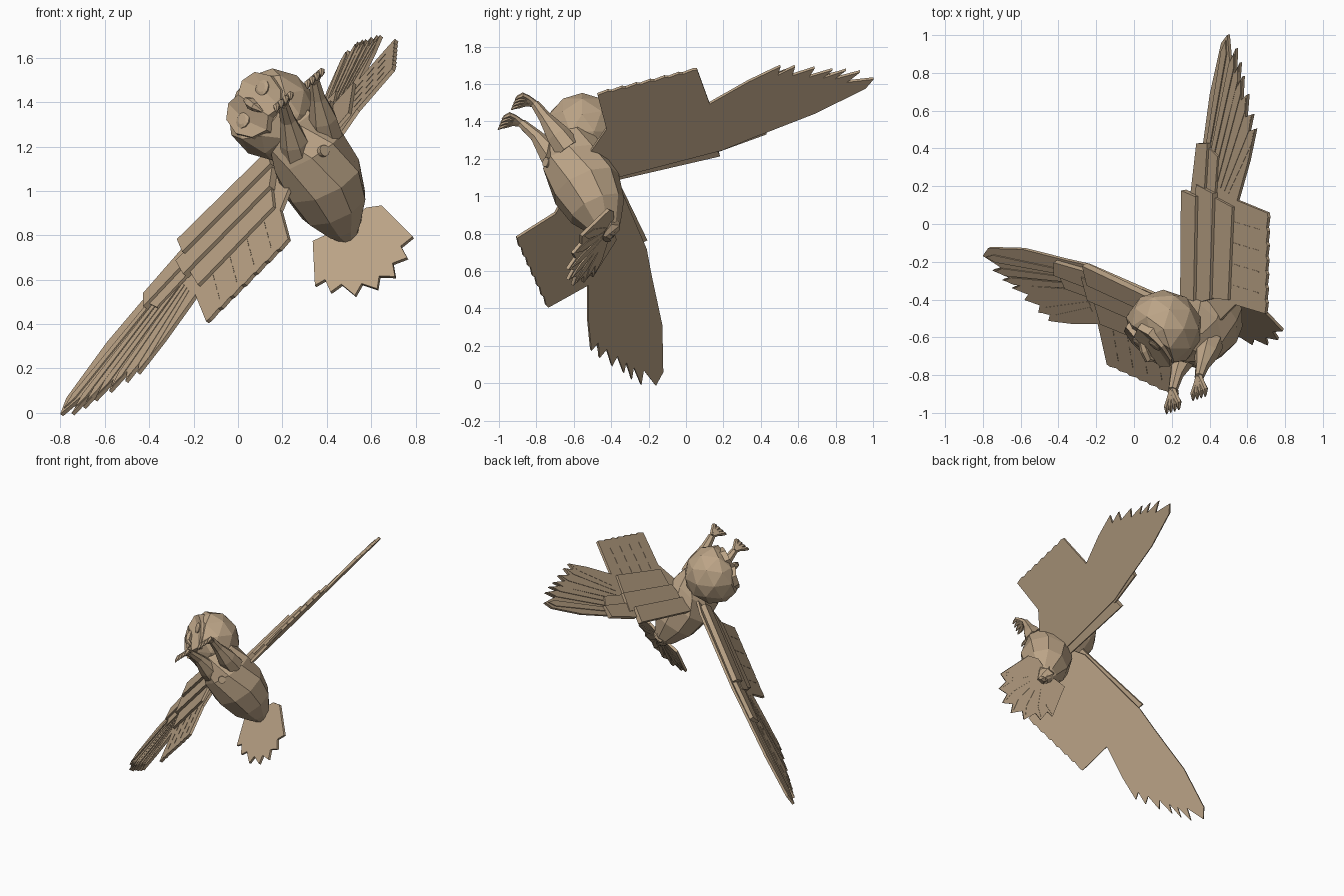
import bpy, bmesh, math
from mathutils import Vector as V

if "Cube" in bpy.data.objects:
    bpy.data.objects.remove(bpy.data.objects["Cube"])

mat = bpy.data.materials.new("tan")
mat.diffuse_color = (0.50, 0.37, 0.24, 1)
mat.use_nodes = True
mat.node_tree.nodes["Principled BSDF"].inputs["Base Color"].default_value = mat.diffuse_color

def finish(name, bm):
    bmesh.ops.recalc_face_normals(bm, faces=bm.faces)
    me = bpy.data.meshes.new(name)
    bm.to_mesh(me)
    bm.free()
    me.materials.append(mat)
    ob = bpy.data.objects.new(name, me)
    bpy.context.collection.objects.link(ob)
    return ob

def add_plate(bm, frame, pts, lo, hi):
    """Flat outline in a tilted frame (origin, u, v, normal), from height lo to hi."""
    o, u, v, n = frame
    rings = [[bm.verts.new(o + u * a + v * b + n * h) for a, b in pts] for h in (lo, hi)]
    bm.faces.new(rings[0])
    bm.faces.new(rings[1])
    k = len(pts)
    for i in range(k):
        j = (i + 1) % k
        bm.faces.new((rings[0][i], rings[0][j], rings[1][j], rings[1][i]))

def add_tube(bm, pts, radii, sides=6, ref=V((0, 0, 1))):
    """Faceted loft through points."""
    pts = [V(p) for p in pts]
    rings = []
    for i, p in enumerate(pts):
        d = (pts[min(i + 1, len(pts) - 1)] - pts[max(i - 1, 0)]).normalized()
        a = d.cross(ref).normalized()
        b = d.cross(a)
        rings.append([bm.verts.new(p + (a * math.cos(t) + b * math.sin(t)) * radii[i])
                      for t in (2 * math.pi * (s + .5) / sides for s in range(sides))])
    for r, q in zip(rings, rings[1:]):
        for s in range(sides):
            t = (s + 1) % sides
            bm.faces.new((r[s], r[t], q[t], q[s]))
    bm.faces.new(rings[0])
    bm.faces.new(rings[-1])

def mix(a, b, t):
    return (a[0] + (b[0] - a[0]) * t, a[1] + (b[1] - a[1]) * t)

def zigzag(tips, root, depth):
    """Feather tips with notches between them."""
    out = []
    for i, t in enumerate(tips):
        out.append(t)
        if i < len(tips) - 1:
            out.append(mix(mix(t, tips[i + 1], .4), root, depth))
    return out

def feather(root, tip, w):
    d = (V(tip) - V(root)).normalized()
    s = V((-d.y, d.x)) * w
    r, t = V(root), V(tip)
    m = t - d * .07
    return [tuple(p) for p in (r - s * .6, m - s, t, m + s, r + s * .6)]

# Wings: the same outline laid in two tilted frames
TIPS = [(.985, .115), (1.06, .14), (1.16, .183), (1.25, .225), (1.32, .25),
        (1.39, .285), (1.45, .355)]

def wing(side, origin, u, n, sign, rise):
    u, n = V(u).normalized(), V(n).normalized()
    v = n.cross(u).normalized() * sign
    f = (V(origin), u, v, n)
    scallop = []
    for i in range(7):
        scallop += [(.078 * i, .004), (.078 * i + .06, -.006)]
    base = scallop + [(.55, 0), (.568, .25), (.8, .165)] + zigzag(TIPS, (.6, .45), .13)
    base += [(1.395, .405 + rise * .5), (1.1, .49 + rise), (.75, .55 + rise), (.57, .585 + rise),
             (0, .595 + rise), (-.12, .58), (-.15, .42), (0, .25)]
    bm = bmesh.new()
    add_plate(bm, f, base, -.012, .006)
    finish(side + "_wing_blade", bm)
    # primary flight feathers
    bm = bmesh.new()
    for i, t in enumerate(TIPS):
        r = mix((.60, .33), (.64, .53), i / 6)
        add_plate(bm, f, feather(r, mix(t, r, .04), .022), .002, .0075 + .0008 * i)
    finish(side + "_primary_feathers", bm)
    # secondary shafts
    bm = bmesh.new()
    for i in range(4):
        for a in (.06, .14, .22):
            c = .10 + .115 * i
            add_plate(bm, f, [(c, a), (c + .004, a), (c + .004, a + .05), (c, a + .05)], .002, .008)
    finish(side + "_secondary_shafts", bm)
    # covert rows, stepped toward the leading edge
    bm = bmesh.new()
    add_plate(bm, f, [(.02, .29), (.53, .27), (.56, .46), (.0, .46)], .0, .022)
    add_plate(bm, f, [(0, .42), (.58, .41), (.60, .55), (-.05, .55)], .0, .040)
    add_plate(bm, f, [(-.05, .53), (.54, .53), (.55, .65), (-.05, .64)], .022, .058)
    add_plate(bm, f, [(.52, .42), (.78, .40), (.82, .49), (.54, .50)], .0, .020)
    add_plate(bm, f, [(.52, .49), (.84, .47), (.82, .56), (.54, .60)], .0, .034)
    finish(side + "_coverts", bm)

wing("lower", (.23, -.91, .78), (-.673, .308, -.673), (-.725, -.452, .52), -1, .035)
wing("upper", (.70, -.475, 1.55), (.018, .971, .238), (-.767, -.139, .627), 1, 0)

# Body
bm = bmesh.new()
add_tube(bm, [(.18, -.57, 1.34), (.25, -.59, 1.27), (.315, -.59, 1.18), (.38, -.535, 1.05),
              (.435, -.475, .93), (.48, -.43, .83), (.505, -.42, .78)],
         [.11, .145, .178, .190, .158, .085, .035], 9)
finish("body", bm)

# Belly knob
bm = bmesh.new()
add_tube(bm, [(.36, -.71, 1.17), (.391, -.752, 1.182)], [.026, .026], 12)
finish("belly_knob", bm)

# Head with facial disc, eyes and beak
fn = V((-.62, -.72, .31)).normalized()
fw = V((.51, -.07, .855)).normalized()
fu = fn.cross(fw).normalized()
hc = V((.155, -.555, 1.345))
bm = bmesh.new()
bmesh.ops.create_icosphere(bm, subdivisions=2, radius=.207)
for vert in bm.verts:
    over = vert.co.dot(fn) - .12
    if over > 0:
        vert.co -= fn * over
    vert.co += hc
finish("head", bm)

face = hc + fn * .12

def on_face(a, b, h=0):
    return face + fw * a + fu * b + fn * h

bm = bmesh.new()
for s in (-1, 1):
    rim = [(.0, .10), (.06, .145), (.125, .105), (.152, .01), (.125, -.09), (.06, -.145), (.0, -.13)]
    outer = [bm.verts.new(on_face(s * a, b, .012 if 0 < i < 6 else .035)) for i, (a, b) in enumerate(rim)]
    back = [bm.verts.new(on_face(s * a * 1.04, b * 1.04, -.04)) for a, b in rim]
    mid = bm.verts.new(on_face(s * .08, .01, .003))
    for i in range(6):
        bm.faces.new((outer[i], outer[i + 1], mid))
        bm.faces.new((outer[i], outer[i + 1], back[i + 1], back[i]))
    bm.faces.new((outer[6], outer[0], mid))
finish("facial_disc", bm)

bm = bmesh.new()
for s in (-1, 1):
    add_tube(bm, [on_face(s * .085, .015, -.02), on_face(s * .085, .015, .012), on_face(s * .085, .015, .018)],
             [.038, .038, .022], 10)
finish("eyes", bm)

bm = bmesh.new()
add_tube(bm, [on_face(0, .07, .01), on_face(0, .0, .04), on_face(0, -.05, .055), on_face(0, -.085, .03)],
         [.012, .026, .022, .004], 6, fw)
finish("beak", bm)

# Legs and feet
lat = V((.72, .25, .62)).normalized()

def leg(name, hip, knee, ankle):
    bm = bmesh.new()
    hip, knee, ankle = V(hip), V(knee), V(ankle)
    add_tube(bm, [hip, hip.lerp(knee, .45), knee, ankle], [.075, .066, .036, .025], 7)
    finish(name + "_leg", bm)
    bm = bmesh.new()
    fwd = V((0, -1, .22))
    curl = V((0, -.6, -.75))
    for k in (-1, -.33, .33, 1):
        d = fwd + lat * k * .58
        p1 = ankle + d * .04 + V((0, 0, .006))
        p2 = ankle + d * .075
        p3 = p2 + fwd * .014 + curl * .018
        p4 = p3 + fwd * .004 + curl * .018
        add_tube(bm, [ankle, p1, p2, p3, p4], [.020, .016, .016, .010, .003], 6, lat)
    finish(name + "_foot", bm)

leg("lower", (.275, -.66, 1.14), (.225, -.80, 1.32), (.205, -.88, 1.39))
leg("upper", (.40, -.63, 1.25), (.36, -.755, 1.42), (.345, -.81, 1.495))

# Tail fan: outline in front view x, z laid on a tilted plane
tn = V((.348, .80, -.487)).normalized()
to = V((.50, -.41, .83))
tu = V((1, -.348 / .80, 0))
tv = V((0, .487 / .80, 1))
tf = (to, tu, tv, tn)
tips = [(x - .50, z - .83) for x, z in ((.35, .57), (.42, .54), (.53, .525), (.63, .555), (.71, .61), (.765, .695), (.79, .79))]
bm = bmesh.new()
add_plate(bm, tf, [(-.03, .0), (-.16, -.06)] + zigzag(tips, (0, 0), .14) + [(.15, .10), (.08, .09)], -.01, .008)
finish("tail_fan", bm)
bm = bmesh.new()
for i, t in enumerate(tips):
    add_plate(bm, tf, feather(mix((0, 0), t, .2), mix(t, (0, 0), .06), .026), .002, .011 + .0015 * (3 - abs(i - 3)))
finish("tail_feathers", bm)
bm = bmesh.new()
add_tube(bm, [(.46, -.46, .90), (.495, -.41, .82), (.52, -.43, .77)], [.10, .065, .03], 7)
finish("tail_base", bm)
